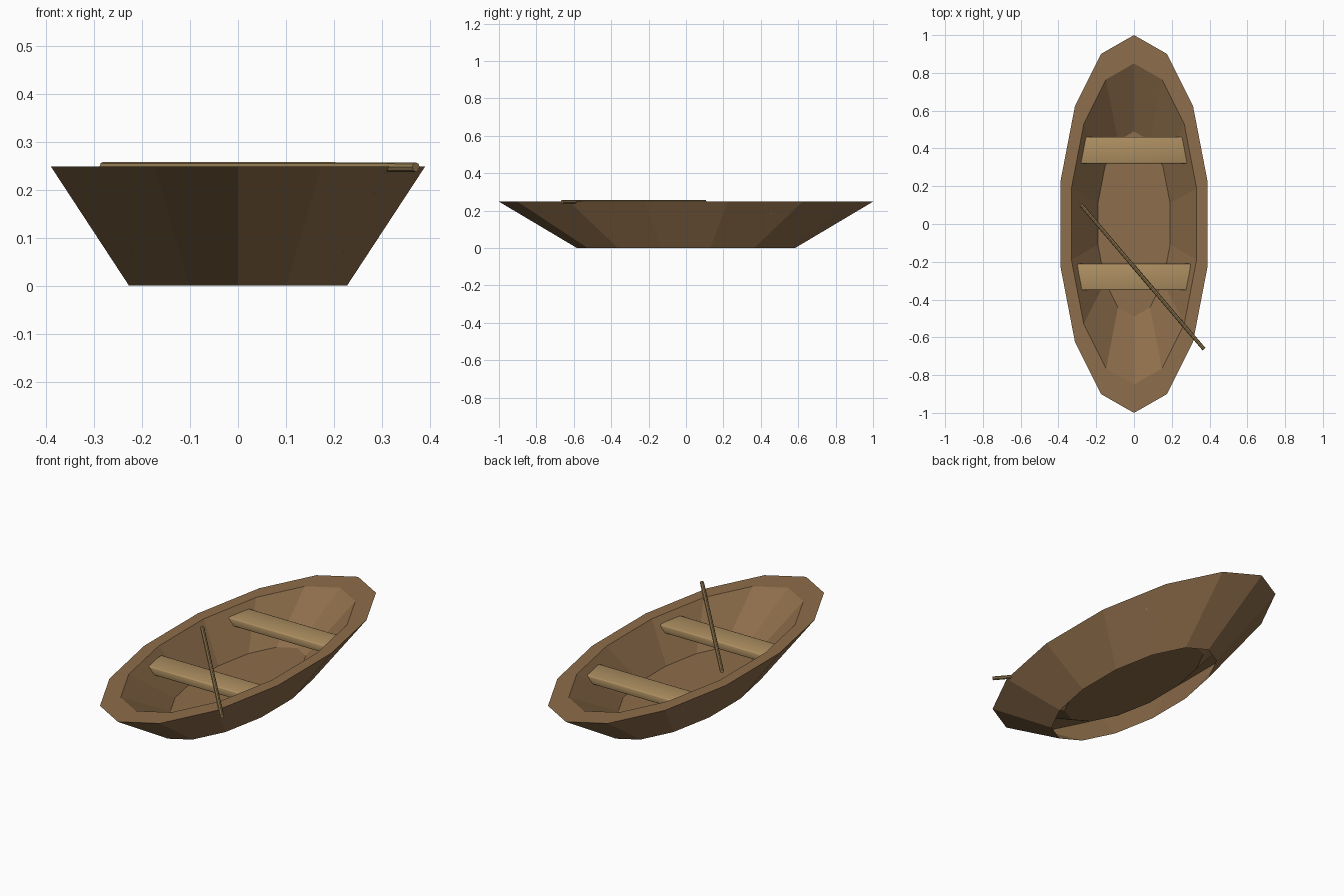
import bpy, bmesh
from math import sin, cos, pi
from mathutils import Vector

if "Cube" in bpy.data.objects:
    bpy.data.objects.remove(bpy.data.objects["Cube"])


def material(name, rgb):
    m = bpy.data.materials.new(name)
    m.diffuse_color = (*rgb, 1)
    m.use_nodes = True
    m.node_tree.nodes["Principled BSDF"].inputs["Base Color"].default_value = m.diffuse_color
    return m


hull_wood = material("hull_wood", (0.27, 0.155, 0.07))
seat_wood = material("seat_wood", (0.42, 0.275, 0.12))
oar_wood = material("oar_wood", (0.30, 0.20, 0.085))


def add_object(name, bm, mat):
    mesh = bpy.data.meshes.new(name)
    bm.to_mesh(mesh)
    bm.free()
    obj = bpy.data.objects.new(name, mesh)
    bpy.context.collection.objects.link(obj)
    mesh.materials.append(mat)
    return obj


# Hull: 14-sided oval profile, outer side, flat rim, inner side, raised floor; open below
SIDES, HALF_WIDTH = 14, 0.4
PROFILE = [(0.583, 0.0), (1.0, 0.248), (0.85, 0.248), (0.49, 0.068)]
bm = bmesh.new()
rings = []
for scale, z in PROFILE:
    angles = [pi / 2 + 2 * pi * i / SIDES for i in range(SIDES)]
    rings.append([bm.verts.new((HALF_WIDTH * scale * cos(a), scale * sin(a), z))
                  for a in angles])
for low, high in zip(rings, rings[1:]):
    for i in range(SIDES):
        j = (i + 1) % SIDES
        bm.faces.new((low[i], low[j], high[j], high[i]))
bm.faces.new(rings[-1])
add_object("hull", bm, hull_wood)

# Seats: softened planks that run into the hull sides
for name, y in (("front_seat", -0.28), ("back_seat", 0.39)):
    bm = bmesh.new()
    bmesh.ops.create_cube(bm, size=1)
    bmesh.ops.scale(bm, vec=(0.6, 0.14, 0.04), verts=bm.verts)
    bmesh.ops.bevel(bm, geom=bm.edges[:], offset=0.006, segments=2,
                    profile=0.5, affect='EDGES')
    for f in bm.faces:
        f.smooth = True
    seat = add_object(name, bm, seat_wood)
    seat.location = (0, y, 0.199)

# Oar: thin pole lying across the boat
start, end = Vector((-0.281, 0.103, 0.248)), Vector((0.371, -0.663, 0.247))
bm = bmesh.new()
bmesh.ops.create_cone(bm, cap_ends=True, segments=8, radius1=0.01, radius2=0.01,
                      depth=(end - start).length)
oar = add_object("oar", bm, oar_wood)
oar.location = (start + end) / 2
oar.rotation_euler = (end - start).to_track_quat('Z', 'Y').to_euler()
